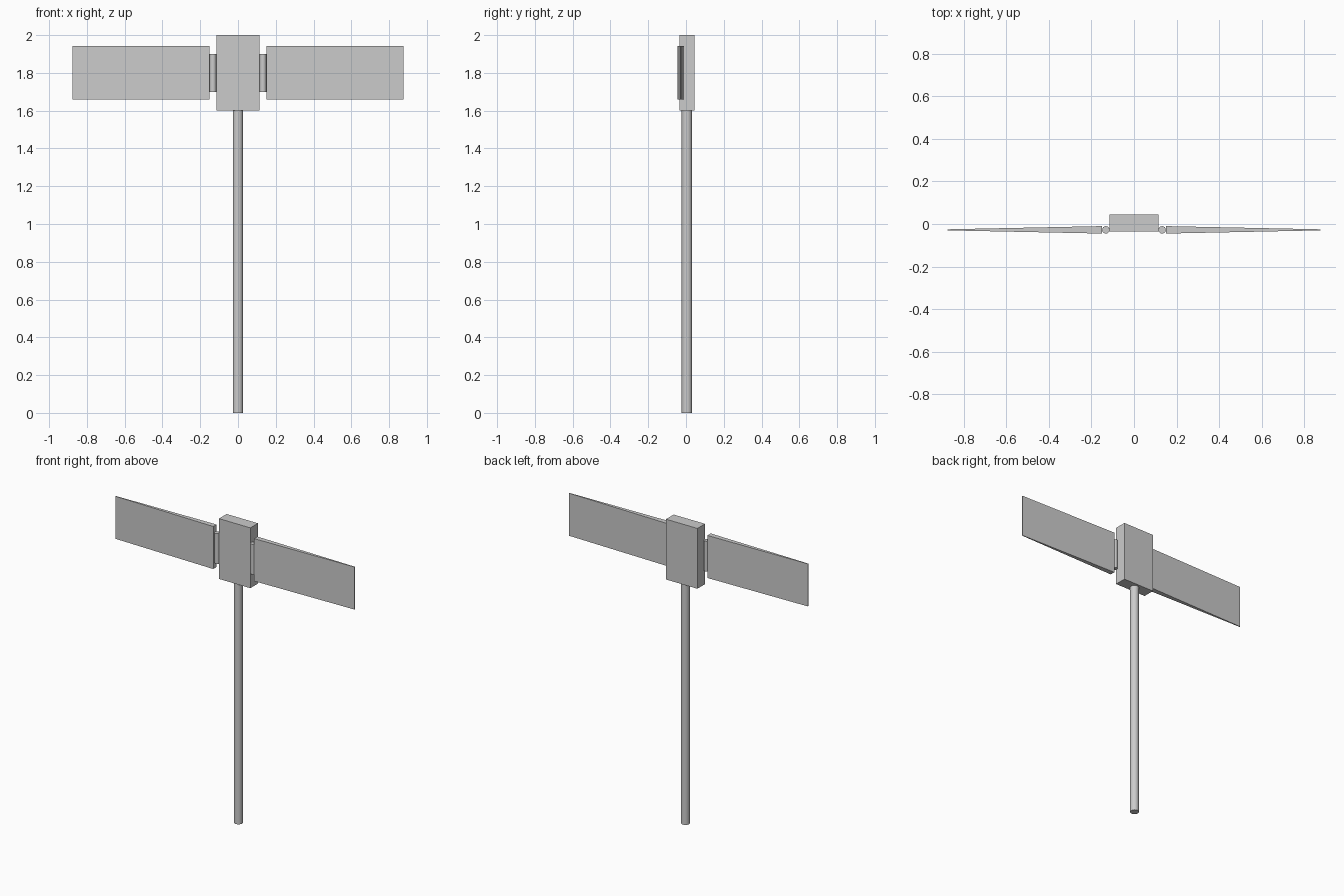
import bpy, bmesh

if "Cube" in bpy.data.objects:
    bpy.data.objects.remove(bpy.data.objects["Cube"])

CY = 0.005      # centre depth of pole and housing
HY = -0.0275    # centre depth of hinges and blades


def cylinder(name, radius, x, y, z0, z1, sides=16):
    bpy.ops.mesh.primitive_cylinder_add(vertices=sides, radius=radius, depth=z1 - z0,
                                        location=(x, y, (z0 + z1) / 2))
    ob = bpy.context.object
    ob.name = name
    bpy.ops.object.shade_smooth_by_angle()
    return ob


def prism(name, profile, z0, z1):
    """Extrude an xy outline from z0 to z1."""
    bm = bmesh.new()
    face = bm.faces.new([bm.verts.new((x, y, z0)) for x, y in profile])
    top = bmesh.ops.extrude_face_region(bm, geom=[face])["geom"]
    bmesh.ops.translate(bm, vec=(0, 0, z1 - z0),
                        verts=[v for v in top if isinstance(v, bmesh.types.BMVert)])
    bmesh.ops.recalc_face_normals(bm, faces=bm.faces)
    me = bpy.data.meshes.new(name)
    bm.to_mesh(me)
    bm.free()
    ob = bpy.data.objects.new(name, me)
    bpy.context.collection.objects.link(ob)
    return ob


# Pole and central housing
cylinder("pole", 0.0275, 0, CY, 0, 1.6)
prism("housing", [(-0.115, CY - 0.04), (0.115, CY - 0.04),
                  (0.115, CY + 0.04), (-0.115, CY + 0.04)], 1.6, 2.0)

# Hinge pins and tapering arms on both sides
for side, s in (("left", -1), ("right", 1)):
    cylinder(side + "_hinge", 0.0175, s * 0.1325, HY, 1.7, 1.9)
    prism(side + "_arm", [(s * 0.15, HY - 0.0175), (s * 0.877, HY - 0.0025),
                          (s * 0.877, HY + 0.0025), (s * 0.15, HY + 0.0175)], 1.66, 1.942)
